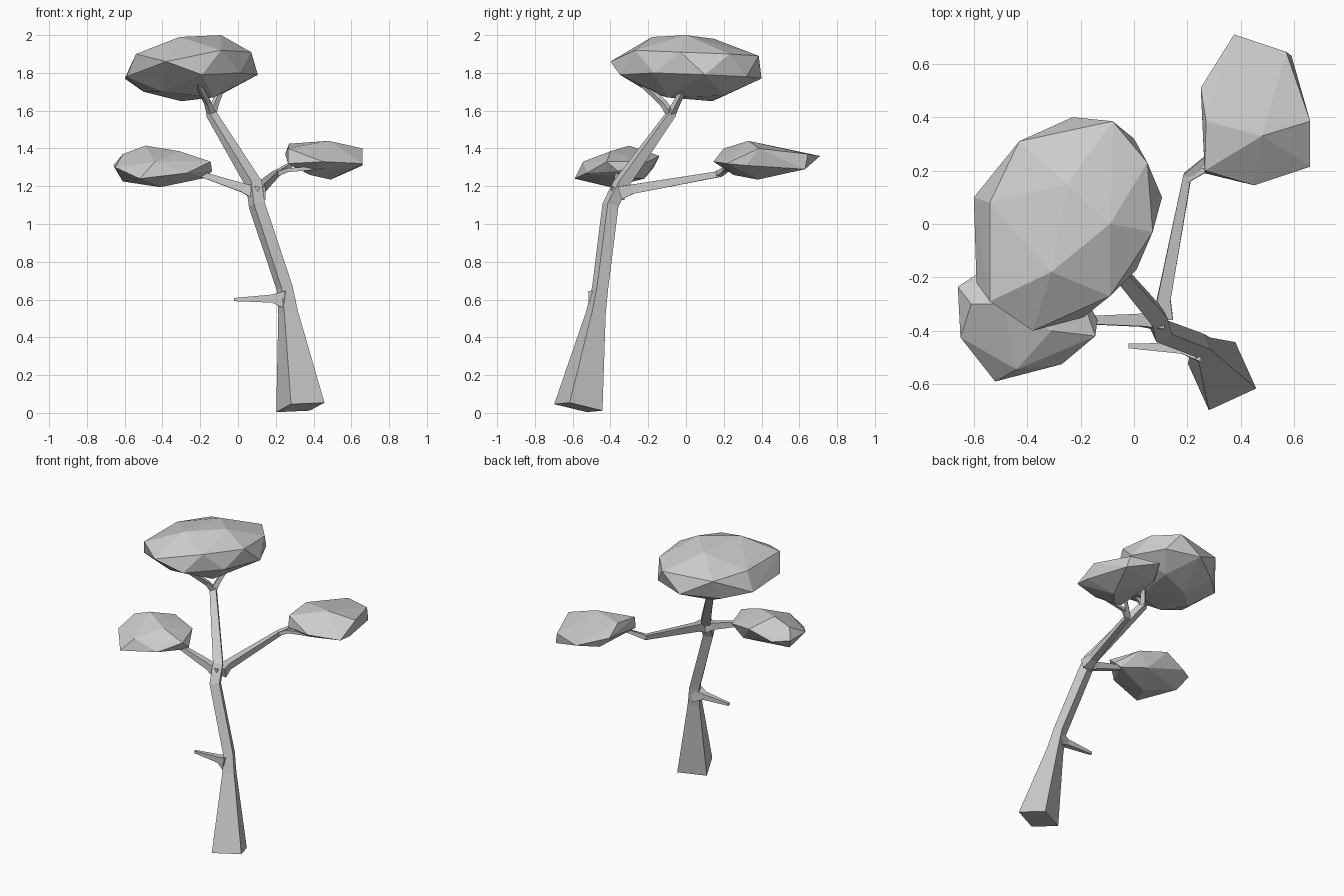
import bpy, bmesh, math
from mathutils import Vector


def finish(name, bm):
    bmesh.ops.recalc_face_normals(bm, faces=bm.faces)
    mesh = bpy.data.meshes.new(name)
    bm.to_mesh(mesh)
    bm.free()
    obj = bpy.data.objects.new(name, mesh)
    bpy.context.collection.objects.link(obj)
    return obj


def limb(name, path, ref):
    """Four-sided tapering tube; path holds (x, y, z, radius), ref points at a corner."""
    bm = bmesh.new()
    pts = [Vector(p[:3]) for p in path]
    rings = []
    for i, p in enumerate(pts):
        tan = Vector()
        if i > 0:
            tan += (p - pts[i - 1]).normalized()
        if i < len(pts) - 1:
            tan += (pts[i + 1] - p).normalized()
        tan.normalize()
        u = Vector(ref)
        u = (u - tan * u.dot(tan)).normalized()
        v = tan.cross(u)
        r = path[i][3]
        rings.append([bm.verts.new(p + r * (u * math.cos(k * math.pi / 2)
                                            + v * math.sin(k * math.pi / 2)))
                      for k in range(4)])
    for a, b in zip(rings, rings[1:]):
        for k in range(4):
            n = (k + 1) % 4
            bm.faces.new((a[k], a[n], b[n], b[k]))
    bm.faces.new(rings[0])
    bm.faces.new(rings[-1])
    return finish(name, bm)


def foliage(name, points):
    """Faceted clump: convex hull of a few outline points."""
    bm = bmesh.new()
    verts = [bm.verts.new(p) for p in points]
    res = bmesh.ops.convex_hull(bm, input=verts)
    loose = {g for g in res["geom_interior"] + res["geom_unused"]
             if isinstance(g, bmesh.types.BMVert)}
    bmesh.ops.delete(bm, geom=list(loose), context='VERTS')
    return finish(name, bm)


# Trunk, leaning and flared at the foot
limb("trunk", [(.33, -.57, .029, .138), (.265, -.477, .53, .056), (.247, -.455, .66, .046),
               (.10, -.40, 1.10, .046), (.085, -.345, 1.21, .045),
               (-.14, -.08, 1.58, .03), (-.145, -.075, 1.61, .025)], (.93, -.36, 0))

# Broken stub low on the trunk
limb("stub", [(.25, -.47, .60, .065), (.18, -.465, .605, .03), (-.02, -.457, .60, .012)],
     (0, 1, 1))

# Side branches
limb("left_branch", [(.10, -.36, 1.16, .05), (.03, -.36, 1.19, .034),
                     (-.20, -.36, 1.265, .02)], (0, 1, 1))
limb("right_branch", [(.11, -.35, 1.165, .05), (.112, -.28, 1.185, .035),
                      (.20, .18, 1.265, .022), (.29, .26, 1.32, .014)], (1, 0, 1))
limb("right_twig", [(.20, .17, 1.265, .02), (.26, .20, 1.285, .015),
                    (.46, .22, 1.30, .012)], (0, 1, 1))

# Fork under the crown
limb("crown_fork_left", [(-.14, -.08, 1.58, .025), (-.16, -.12, 1.64, .02),
                         (-.22, -.25, 1.76, .016)], (1, 0, 0))
limb("crown_fork_right", [(-.14, -.08, 1.58, .025), (-.12, -.05, 1.64, .02),
                          (-.07, .01, 1.76, .016)], (1, 0, 0))

# Crown
foliage("crown_foliage", [
    (-.31, -.18, 1.99), (-.09, 0, 2.0), (-.25, .15, 1.98), (-.54, .08, 1.90),
    (-.54, -.29, 1.90), (-.38, -.40, 1.86), (-.43, .31, 1.88), (-.08, .385, 1.89),
    (.05, .23, 1.90), (.07, -.03, 1.91), (-.09, -.27, 1.92), (-.23, .40, 1.77),
    (.105, .10, 1.79), (.01, -.17, 1.80), (-.19, -.35, 1.79), (-.59, -.22, 1.78),
    (-.60, .10, 1.77), (0, .32, 1.78), (-.30, .14, 1.65), (-.13, -.10, 1.67),
    (-.50, -.05, 1.70), (-.10, .20, 1.68), (-.40, -.20, 1.70), (-.45, .25, 1.74)])

# Left clump
foliage("left_foliage", [
    (-.66, -.235, 1.31), (-.65, -.425, 1.30), (-.52, -.59, 1.24), (-.44, -.545, 1.33),
    (-.27, -.525, 1.27), (-.145, -.42, 1.33), (-.137, -.36, 1.28), (-.31, -.40, 1.385),
    (-.49, -.30, 1.415), (-.61, -.30, 1.37), (-.40, -.14, 1.36), (-.22, -.20, 1.33),
    (-.41, -.40, 1.195), (-.61, -.30, 1.225), (-.17, -.33, 1.245), (-.30, -.22, 1.24),
    (-.56, -.17, 1.30)])

# Right clump
foliage("right_foliage", [
    (.375, .71, 1.36), (.57, .645, 1.37), (.59, .63, 1.29), (.66, .385, 1.40),
    (.66, .215, 1.32), (.45, .145, 1.33), (.265, .19, 1.32), (.25, .51, 1.37),
    (.27, .385, 1.425), (.48, .33, 1.44), (.49, .38, 1.235), (.38, .25, 1.26),
    (.66, .32, 1.31), (.30, .55, 1.31), (.265, .20, 1.40)])
